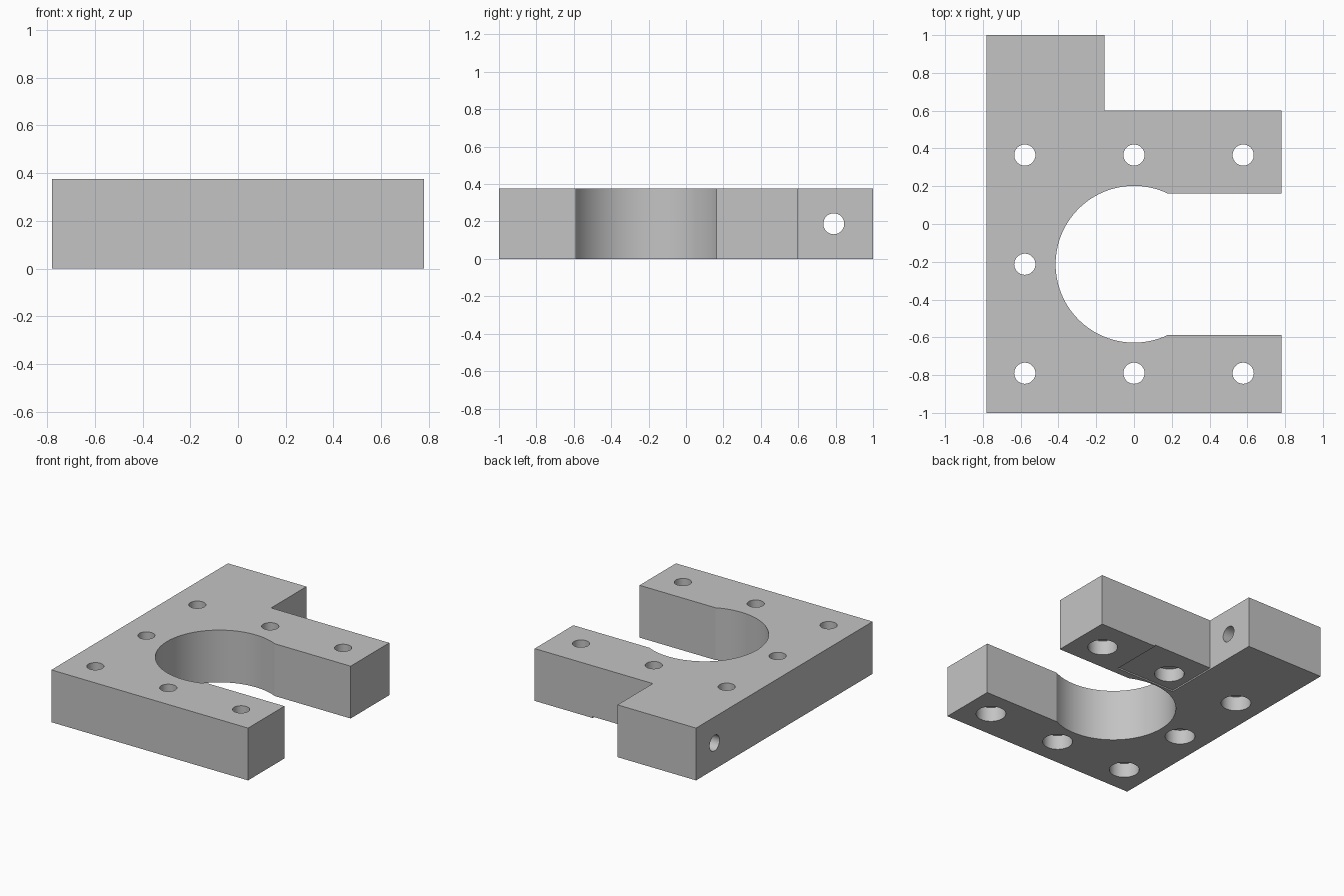
import bpy, bmesh, math
from mathutils import Matrix, Vector

cube = bpy.data.objects.get("Cube")
if cube:
    bpy.data.objects.remove(cube, do_unlink=True)

HEIGHT = 0.375
HALF_W = 0.78
BORE_Y, BORE_R, SLOT_HALF = -0.213, 0.415, 0.375
HOLE_R, COUNTERBORE_R, COUNTERBORE_DEPTH = 0.056, 0.099, 0.105

grey = bpy.data.materials.new("machined_grey")
grey.use_nodes = True
color = (0.55, 0.55, 0.55, 1)
grey.diffuse_color = color
grey.node_tree.nodes["Principled BSDF"].inputs["Base Color"].default_value = color


def make_object(name, bm):
    bmesh.ops.recalc_face_normals(bm, faces=bm.faces)
    mesh = bpy.data.meshes.new(name)
    bm.to_mesh(mesh)
    bm.free()
    mesh.materials.append(grey)
    obj = bpy.data.objects.new(name, mesh)
    bpy.context.collection.objects.link(obj)
    return obj


def prism(name, outline, height):
    bm = bmesh.new()
    face = bm.faces.new([bm.verts.new((x, y, 0)) for x, y in outline])
    top = bmesh.ops.extrude_face_region(bm, geom=[face])["geom"]
    verts = [v for v in top if isinstance(v, bmesh.types.BMVert)]
    bmesh.ops.translate(bm, verts=verts, vec=(0, 0, height))
    return make_object(name, bm)


def cylinder(name, radius, length, center, rotation=Matrix()):
    bm = bmesh.new()
    bmesh.ops.create_cone(bm, cap_ends=True, segments=40, radius1=radius,
                          radius2=radius, depth=length,
                          matrix=Matrix.Translation(center) @ rotation)
    return make_object(name, bm)


def box(name, low, high):
    low, high = Vector(low), Vector(high)
    bm = bmesh.new()
    bmesh.ops.create_cube(bm, size=1, matrix=Matrix.Translation((low + high) / 2)
                          @ Matrix.Diagonal((*(high - low), 1)))
    return make_object(name, bm)


def cut(target, cutter):
    cutter.hide_render = True
    mod = target.modifiers.new("cut", "BOOLEAN")
    mod.operation, mod.solver, mod.object = "DIFFERENCE", "EXACT", cutter
    bpy.context.view_layer.objects.active = target
    bpy.ops.object.modifier_apply(modifier=mod.name)
    bpy.data.objects.remove(cutter, do_unlink=True)


# Plate outline: side tab at the back, round bore opening into a side slot
start = math.asin(SLOT_HALF / BORE_R)
steps = 72
arc = []
for i in range(steps + 1):
    a = -start - (2 * math.pi - 2 * start) * i / steps
    arc.append((BORE_R * math.cos(a), BORE_Y + BORE_R * math.sin(a)))
outline = [(-HALF_W, -1), (HALF_W, -1), (HALF_W, BORE_Y - SLOT_HALF)] + arc + [
    (HALF_W, BORE_Y + SLOT_HALF), (HALF_W, 0.6), (-0.157, 0.6),
    (-0.157, 1), (-HALF_W, 1)]
plate = prism("clamp_plate", outline, HEIGHT)

# Shallow relief under the back arm
cut(plate, box("relief_cutter", (-0.157, 0.215, -0.1), (0.32, 0.7, 0.01)))

# Vertical bolt holes, counterbored from below
spots = [(x, y) for y in (-0.79, 0.365) for x in (-0.578, 0, 0.578)]
spots.append((-0.578, BORE_Y))
for x, y in spots:
    cut(plate, cylinder("hole_cutter", HOLE_R, 1, (x, y, HEIGHT / 2)))
    cut(plate, cylinder("counterbore_cutter", COUNTERBORE_R, 2 * COUNTERBORE_DEPTH, (x, y, 0)))

# Cross hole through the tab
cut(plate, cylinder("cross_hole_cutter", HOLE_R, 1, (-0.47, 0.79, HEIGHT / 2),
                    Matrix.Rotation(math.pi / 2, 4, "Y")))

bpy.ops.object.select_all(action="DESELECT")
plate.select_set(True)
bpy.context.view_layer.objects.active = plate
bpy.ops.object.shade_smooth_by_angle(angle=math.radians(20))
